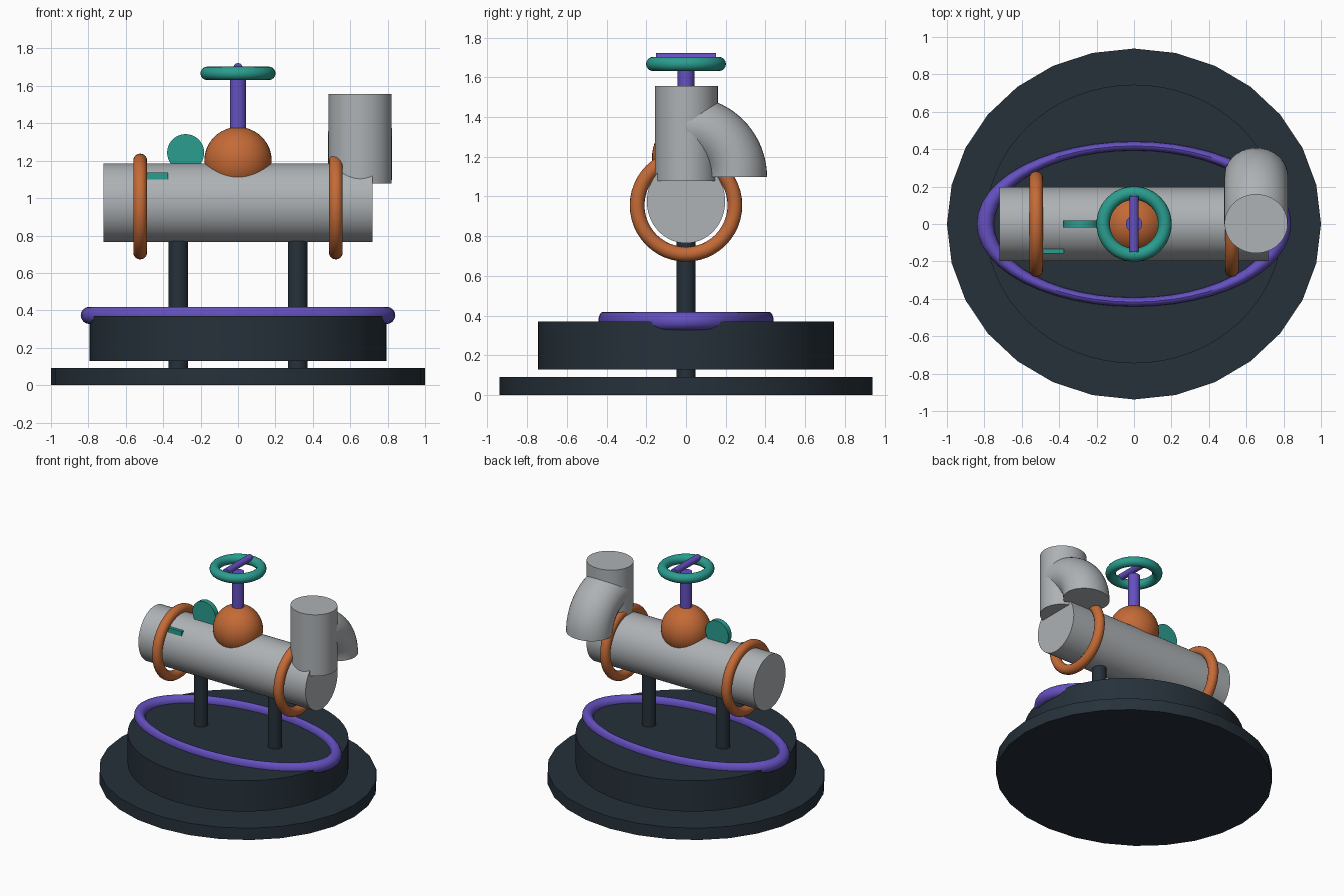
import bpy, bmesh, math
from mathutils import Matrix, Vector

if "Cube" in bpy.data.objects:
    bpy.data.objects.remove(bpy.data.objects["Cube"])


def material(name, rgb):
    """Flat colour given as 0-255 sRGB, stored linear."""
    lin = [(c / 255 / 12.92) if c < 11 else ((c / 255 + 0.055) / 1.055) ** 2.4 for c in rgb]
    m = bpy.data.materials.new(name)
    m.diffuse_color = (*lin, 1)
    m.use_nodes = True
    m.node_tree.nodes["Principled BSDF"].inputs["Base Color"].default_value = m.diffuse_color
    return m


slate = material("dark_slate", (38, 49, 58))
steel = material("steel_grey", (174, 178, 181))
copper = material("copper_orange", (196, 106, 54))
violet = material("violet", (100, 80, 192))
teal = material("teal", (42, 157, 143))


def finish(name, mat, smooth=True):
    """Name, colour and shade the active object."""
    ob = bpy.context.object
    ob.name = ob.data.name = name
    ob.data.materials.append(mat)
    bpy.ops.object.transform_apply(location=False, rotation=True, scale=True)
    if smooth:
        bpy.ops.object.shade_smooth_by_angle(angle=math.radians(35))
    return ob


def cylinder(name, mat, loc, radii, depth, axis="Z", sides=48):
    """Elliptical cylinder along an axis; radii are local x and y."""
    rot = {"X": (0, math.pi / 2, 0), "Y": (math.pi / 2, 0, 0), "Z": (0, 0, 0)}[axis]
    bpy.ops.mesh.primitive_cylinder_add(vertices=sides, radius=1, depth=depth,
                                        location=loc, rotation=rot)
    bpy.context.object.scale = (*radii, 1)
    return finish(name, mat)


def ring(name, mat, loc, major, minor, axis="Z", scale=(1, 1, 1), segs=48):
    rot = (0, math.pi / 2, 0) if axis == "X" else (0, 0, 0)
    bpy.ops.mesh.primitive_torus_add(major_radius=major, minor_radius=minor, major_segments=segs,
                                     minor_segments=16, location=loc, rotation=rot)
    bpy.context.object.scale = scale
    return finish(name, mat)


# Stepped oval base
cylinder("base_plate", slate, (0, 0, 0.046), (1.0, 0.938), 0.092, sides=28)
cylinder("base_drum", slate, (0, 0, 0.25), (0.795, 0.745), 0.24, sides=64)

# Oval hose ring lying on the drum
ring("oval_ring", violet, (0, 0, 0.373), 0.795, 0.046, scale=(1, 0.525, 1), segs=48)

# Posts and clamp rings, one per side
for side, label in ((-1, "left"), (1, "right")):
    cylinder(label + "_post", slate, (0.319 * side, 0, 0.43), (0.052, 0.049), 0.76, sides=24)
    ring(label + "_clamp", copper, (0.523 * side, 0, 0.955), 0.246, 0.037, axis="X")

# Main pipe
cylinder("main_pipe", steel, (0, 0, 0.975), (0.21, 0.197), 1.44, axis="X", sides=64)

# Valve: dome, stem, wheel and crossbar
bpy.ops.mesh.primitive_uv_sphere_add(segments=40, ring_count=24, radius=0.18, location=(0, 0, 1.2))
bpy.context.object.scale = (1, 0.95, 1)
finish("valve_dome", copper)
cylinder("valve_stem", violet, (0, 0, 1.47), (0.044, 0.042), 0.35, sides=24)
ring("valve_wheel", teal, (0, 0, 1.667), 0.165, 0.036)
cylinder("wheel_bar", violet, (0, 0, 1.697), (0.025, 0.025), 0.3, axis="Y", sides=20)

# Gauge disc and small tag on the pipe
cylinder("gauge", teal, (-0.28, 0, 1.243), (0.099, 0.099), 0.04, axis="Y", sides=40)
bpy.ops.mesh.primitive_cube_add(size=1, location=(-0.431, -0.147, 1.116))
bpy.context.object.scale = (0.113, 0.024, 0.042)
finish("pipe_tag", teal, smooth=False)

# Upright outlet pipe
cylinder("outlet_pipe", steel, (0.653, 0.002, 1.317), (0.169, 0.158), 0.478)

# Elbow: a round section swept a quarter turn from level to downward
bm = bmesh.new()
section = bmesh.ops.create_circle(bm, cap_ends=True, segments=40, radius=1)["verts"]
place = (Matrix.Translation((0, 0, 0.256)) @ Matrix.Rotation(math.pi / 2, 4, "X")
         @ Matrix.Diagonal((0.171, 0.152, 1, 1)))
bmesh.ops.transform(bm, matrix=place, verts=section)
start = bm.faces[:]
spun = bmesh.ops.spin(bm, geom=bm.faces[:] + bm.edges[:] + bm.verts[:], cent=(0, 0, 0),
                      axis=Vector((1, 0, 0)), angle=-math.pi / 2, steps=20, use_duplicate=False)
# Close the hidden start end again if the sweep consumed it
rim = [e for e in bm.edges if e.is_boundary]
if rim:
    bmesh.ops.holes_fill(bm, edges=rim, sides=0)
bmesh.ops.recalc_face_normals(bm, faces=bm.faces[:])
mesh = bpy.data.meshes.new("elbow")
bm.to_mesh(mesh)
bm.free()
elbow = bpy.data.objects.new("elbow", mesh)
bpy.context.collection.objects.link(elbow)
elbow.location = (0.653, 0, 1.097)
bpy.ops.object.select_all(action="DESELECT")
elbow.select_set(True)
bpy.context.view_layer.objects.active = elbow
finish("elbow", steel)
